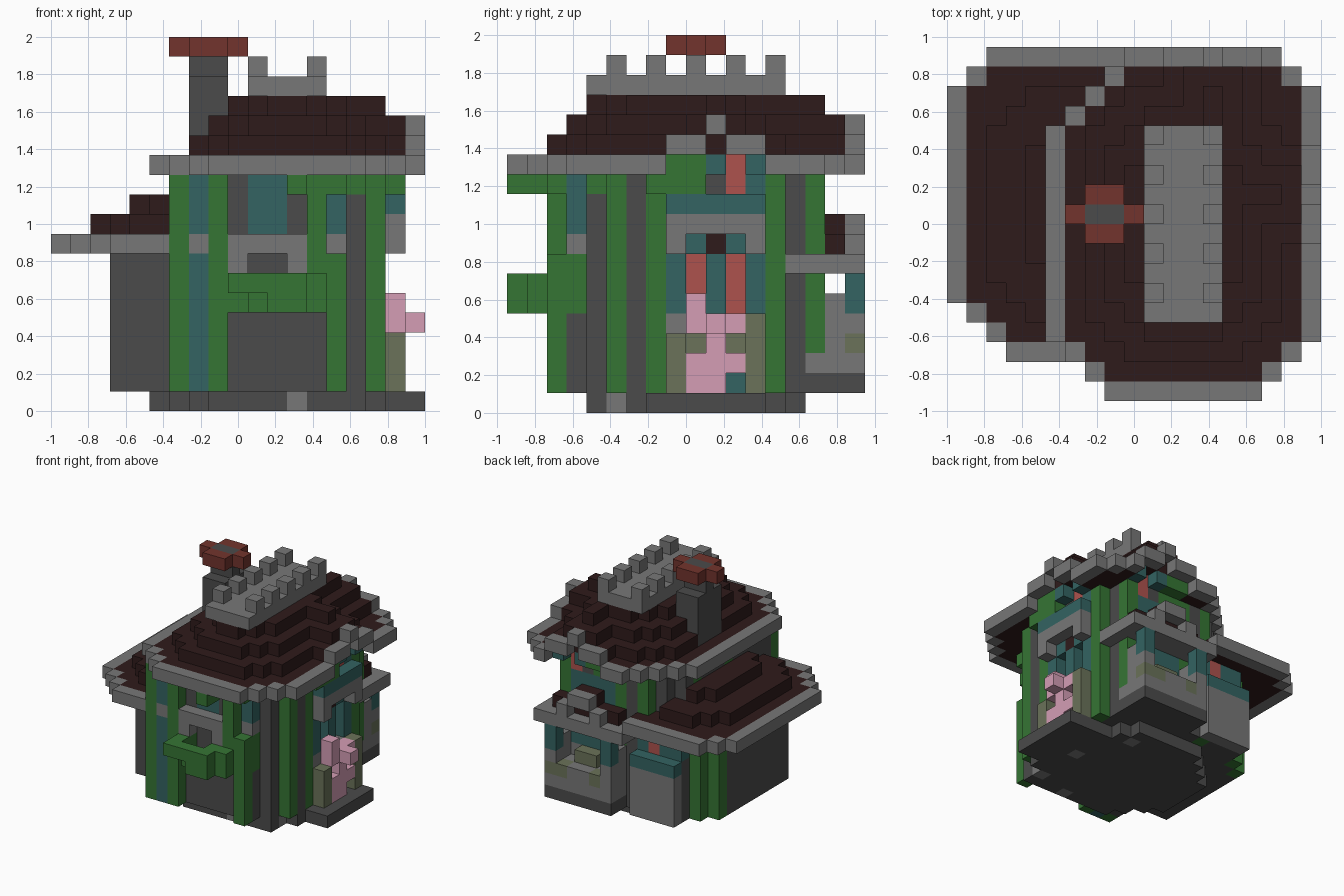
import bpy
import bmesh

UNIT = 2 / 19
OFFSET = (-1, -9 * UNIT, 0)

cube = bpy.data.objects.get("Cube")
if cube:
    bpy.data.objects.remove(cube, do_unlink=True)

COLOURS = {
    "stone": (.185, .185, .185), "dark_stone": (.07, .07, .07),
    "leaf": (.036, .178, .034), "teal": (.033, .126, .122),
    "roof_brown": (.028, .011, .011), "cap_red": (.168, .034, .026),
    "red_glass": (.42, .085, .075), "blossom": (.66, .34, .46),
    "olive": (.145, .17, .1),
}
MATERIALS = {}
for name, rgb in COLOURS.items():
    mat = bpy.data.materials.new(name)
    mat.use_nodes = True
    mat.diffuse_color = (*rgb, 1)
    mat.node_tree.nodes["Principled BSDF"].inputs["Base Color"].default_value = (*rgb, 1)
    MATERIALS[name] = mat

# Every block remembers its part and colour; later parts replace earlier ones
blocks = {}


def span(r):
    return range(r, r + 1) if isinstance(r, int) else range(r[0], r[1] + 1)


def box(part, colour, xs, ys, zs):
    for i in span(xs):
        for j in span(ys):
            for k in span(zs):
                blocks[i, j, k] = (part, colour)


def carve(xs, ys, zs):
    for i in span(xs):
        for j in span(ys):
            for k in span(zs):
                blocks.pop((i, j, k), None)


def octagon(xs, ys, front_left, front_right, back_left, back_right):
    cells = set()
    for i in span(xs):
        for j in span(ys):
            w, e, s, n = i - xs[0], xs[1] - i, j - ys[0], ys[1] - j
            if (w + s >= front_left and e + s >= front_right
                    and w + n >= back_left and e + n >= back_right):
                cells.add((i, j))
    return cells


def layer(part, colour, cells, zs):
    for i, j in cells:
        box(part, colour, i, j, zs)


def rim(cells):
    return {(i, j) for i, j in cells
            if not {(i + 1, j), (i - 1, j), (i, j + 1), (i, j - 1)} <= cells}


# Foundation and side doorstep
layer("foundation", "dark_stone", octagon((5, 16), (4, 14), 3, 1, 3, 3), 0)
carve(16, 5, 0)
box("doorstep", "dark_stone", (16, 18), (7, 12), 0)
for i, j in ((12, 4), (15, 5), (15, 9), (13, 13)):
    box("foundation", "stone", i, j, 0)

# Low side wing with corner posts and stepped roof
layer("wing_walls", "dark_stone", octagon((3, 8), (5, 15), 0, 0, 2, 0), (1, 7))
for i, j in ((3, 13), (4, 14)):
    box("wing_posts", "leaf", i, j, (1, 7))
wing = octagon((0, 8), (2, 17), 3, 0, 2, 0)
wing_roof = {(i, j) for i, j in wing if i < 6 or j > 13}
layer("wing_roof", "roof_brown", wing_roof, 8)
layer("wing_eave", "stone", {c for c in rim(wing) if c[0] < 6 or c[1] == 17}, 8)
layer("wing_roof", "roof_brown", octagon((2, 6), (4, 15), 2, 0, 2, 0), 9)
layer("wing_roof", "roof_brown", octagon((4, 6), (6, 13), 1, 0, 1, 0), 10)

# Tower walls with green pillars
layer("tower_walls", "dark_stone", octagon((6, 16), (2, 15), 0, 3, 2, 2), (1, 11))
for i, j in ((6, 2), (8, 2), (16, 5), (16, 7), (16, 13), (8, 15), (6, 8), (6, 12)):
    box("tower_pillars", "leaf", i, j, (1, 11))

# Front: recessed door, arch and windows
carve((9, 13), 2, (1, 11))
box("front_pillar", "leaf", 13, 2, (7, 11))
box("front_arch", "stone", (9, 12), 2, 8)
for i in (9, 12):
    box("front_arch", "stone", i, 2, 7)
box("front_window", "teal", (10, 11), 3, (9, 11))
box("left_window", "teal", 7, 2, (1, 11))
box("left_window_sill", "stone", 7, 2, 8)
box("corner_window", "teal", 14, 3, (9, 11))
box("corner_window_sill", "stone", 14, 3, 8)

# Front climbing vine
box("vine", "leaf", 14, 2, (1, 7))
box("vine", "leaf", 14, 3, (5, 7))
box("vine", "leaf", (9, 12), 0, 6)
for i in (9, 12):
    box("vine", "leaf", i, (1, 2), 6)
box("vine", "leaf", (11, 12), 0, 5)
box("vine", "leaf", 10, 1, 5)
box("vine", "leaf", 9, 2, 5)
box("vine", "leaf", 13, (1, 3), (5, 6))
for i, j in ((14, 2), (15, 4), (17, 7)):
    box("vine", "leaf", i, j, 11)
box("vine", "leaf", 12, (0, 2), 11)

# Side entrance: panels, recessed glass, posts and arch
box("side_door", "teal", 16, (8, 12), (5, 8))
box("side_door", "stone", 16, (8, 12), (1, 4))
box("side_door", "olive", 16, (9, 11), 3)
box("side_door", "teal", 16, 11, 1)
for j in (9, 11):
    carve(16, j, (5, 7))
    box("side_door", "red_glass", 15, j, (5, 7))
box("side_door", "roof_brown", 16, 10, 8)
box("side_arch", "stone", 17, (8, 12), 9)
for j, top in ((8, 3), (12, 4)):
    box("side_arch", "stone", 17, j, 8)
    box("entrance_posts", "olive", 17, j, (1, top))
box("side_lintel", "teal", 17, (8, 12), 10)

# Flowering climber beside the door
for j, zs in ((9, (4, 5)), (10, (2, 4)), (11, 4), (9, (1, 2)), (11, 2), (10, 1)):
    box("blossoms", "blossom", 17, j, zs)
box("blossoms", "blossom", 18, 10, 4)

# Back: stone block and windows
box("back_block", "stone", (5, 8), 16, (1, 4))
box("back_block", "teal", (5, 8), 16, 5)
box("block_window", "teal", (5, 8), 15, (6, 7))
box("block_window", "red_glass", 7, 15, (6, 7))
box("back_windows", "teal", (11, 14), 15, (9, 11))
box("back_windows", "stone", (10, 14), 15, 8)

# Back bay with open window band and small gabled roof
box("bay_base", "dark_stone", (10, 15), (14, 17), 1)
box("bay_wall", "stone", (10, 15), (15, 17), (2, 4))
for i in (11, 14):
    box("bay_wall", "olive", i, 17, (3, 4))
box("bay_wall", "olive", 15, 17, 3)
carve((11, 14), (16, 17), 4)
box("bay_wall", "olive", (12, 13), 16, 4)
box("bay_wall", "teal", (10, 15), 15, (5, 6))
for i in (10, 15):
    box("bay_posts", "teal", i, 17, (5, 6))
    box("bay_posts", "stone", i, 16, 5)
box("bay_eave", "stone", (9, 16), (14, 17), 7)
box("bay_roof", "roof_brown", (10, 15), 16, 8)
box("bay_roof", "roof_brown", (12, 13), 16, 9)
for i in (11, 14):
    box("bay_gable", "stone", i, 17, 8)
box("bay_gable", "stone", (12, 13), 17, 9)

# Main roof: rimmed eave and shrinking steps
eave = octagon((5, 18), (0, 17), 3, 3, 4, 2)
layer("main_roof", "roof_brown", eave, 12)
layer("main_eave", "stone", rim(eave), 12)
for n in range(3):
    layer("main_roof", "roof_brown",
          octagon((7 + n, 16 - n), (2 + n, 15 - n), 2, 2, 2, 2), 13 + n)


# Gabled dormers, one on the side and one on the back
def dormer(place, part, centre, edge):
    def put(name, colour, across, out, z):
        place(part + name, colour, across, out, z)
    put("_roof", "roof_brown", (centre - 2, centre + 2), (edge - 4, edge - 1), 13)
    put("_roof", "roof_brown", (centre - 1, centre + 1), (edge - 4, edge - 1), 14)
    put("_roof", "roof_brown", centre, (edge - 4, edge - 2), 15)
    put("_gable", "stone", (centre - 2, centre + 2), edge, 13)
    put("_gable", "stone", centre, edge, 14)
    colours = ("leaf", "leaf", "teal", "red_glass", "teal")
    for n, colour in enumerate(colours):
        put("_window", colour, centre - 2 + n, edge - (2 if n == 3 else 1), 12)
        put("_window", "dark_stone" if n == 2 else colour, centre - 2 + n, edge - 2, 11)


carve(18, (8, 12), 12)
dormer(lambda p, c, a, o, z: box(p, c, o, a, z), "side_dormer", 10, 18)
box("vine", "leaf", 17, (8, 9), 11)
carve(18, 10, 13)
carve(17, 11, 12)
dormer(lambda p, c, a, o, z: box(p, c, a, o, z), "back_dormer", 13, 17)
carve((11, 15), 17, 12)
carve(13, 17, 13)
carve(14, 16, 12)
for i in (10, 15):
    box("back_posts", "leaf", i, 15, (3, 11))

# Roof terrace with battlements
box("terrace", "stone", (10, 13), (4, 13), 16)
for i in (10, 13):
    for j in range(5, 14, 2):
        box("battlements", "stone", i, j, 17)

# Chimney with cross-shaped cap
box("chimney", "dark_stone", (7, 8), (8, 10), (13, 16))
box("chimney", "dark_stone", (7, 8), 9, 17)
box("chimney_cap", "cap_red", (6, 9), 9, 18)
box("chimney_cap", "cap_red", (7, 8), (8, 10), 18)
box("chimney", "dark_stone", (7, 8), 9, 18)


# Turn each part's exposed block sides into a mesh
def build(part):
    cells = {c: v[1] for c, v in blocks.items() if v[0] == part}
    palette = sorted(set(cells.values()))
    bm = bmesh.new()
    corners = {}

    def vertex(p):
        if p not in corners:
            corners[p] = bm.verts.new([p[a] * UNIT + OFFSET[a] for a in range(3)])
        return corners[p]

    for cell, colour in cells.items():
        for axis in range(3):
            for side in (0, 1):
                beside = list(cell)
                beside[axis] += 2 * side - 1
                if tuple(beside) in blocks:
                    continue
                loop = []
                for u, v in ((0, 0), (1, 0), (1, 1), (0, 1)):
                    p = list(cell)
                    p[axis] += side
                    p[(axis + 1) % 3] += u
                    p[(axis + 2) % 3] += v
                    loop.append(vertex(tuple(p)))
                if not side:
                    loop.reverse()
                face = bm.faces.new(loop)
                face.material_index = palette.index(colour)
    mesh = bpy.data.meshes.new(part)
    bm.to_mesh(mesh)
    bm.free()
    for colour in palette:
        mesh.materials.append(MATERIALS[colour])
    bpy.context.collection.objects.link(bpy.data.objects.new(part, mesh))


for part in sorted({v[0] for v in blocks.values()}):
    build(part)
